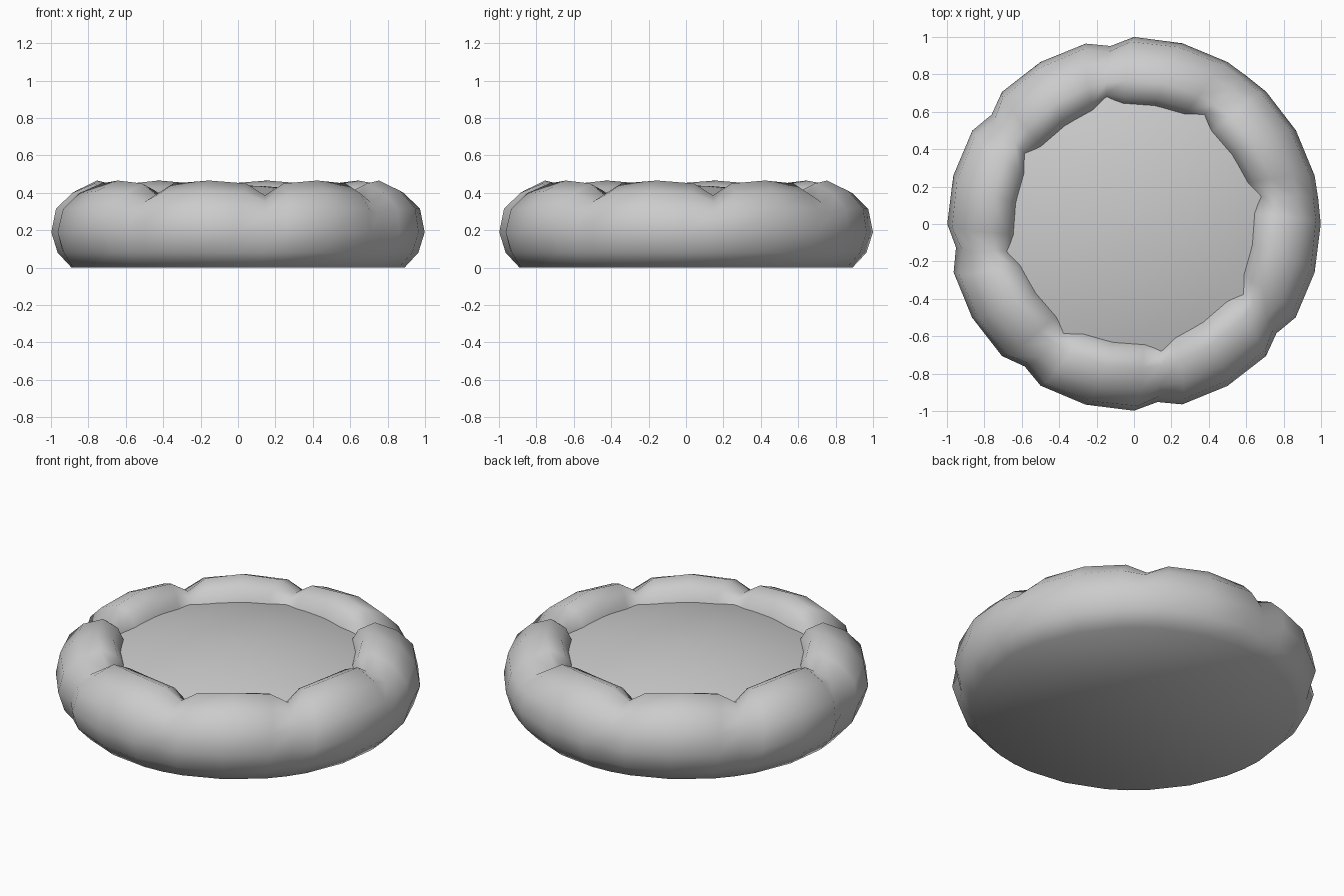
import bpy
import bmesh
from math import radians, cos, sin

cube = bpy.data.objects.get("Cube")
if cube:
    bpy.data.objects.remove(cube, do_unlink=True)

grey = bpy.data.materials.new("plain grey")
grey.use_nodes = True
COLOUR = (0.6, 0.6, 0.6, 1)
grey.diffuse_color = COLOUR
grey.node_tree.nodes["Principled BSDF"].inputs["Base Color"].default_value = COLOUR


def loft(name, rings, cap_first=False, cap_last=False):
    """Skin a stack of closed rings of points and shade it smooth."""
    bm = bmesh.new()
    loops = [[bm.verts.new(p) for p in ring] for ring in rings]
    count = len(loops[0])
    for low, high in zip(loops, loops[1:]):
        for i in range(count):
            j = (i + 1) % count
            bm.faces.new((low[i], low[j], high[j], high[i]))
    if cap_first:
        bm.faces.new(loops[0][::-1])
    if cap_last:
        bm.faces.new(loops[-1])
    for face in bm.faces:
        face.smooth = True
    mesh = bpy.data.meshes.new(name)
    bm.to_mesh(mesh)
    bm.free()
    mesh.materials.append(grey)
    obj = bpy.data.objects.new(name, mesh)
    bpy.context.collection.objects.link(obj)
    return obj


def polar(r, degrees, z):
    return (r * cos(radians(degrees)), r * sin(radians(degrees)), z)


# Crust section from base to inner wall: radius, height, pinch inward, pinch down
SECTION = [
    (0.89, 0.00, 0.00, 0.00), (0.965, 0.08, -0.02, 0.00), (1.0, 0.19, -0.04, 0.00),
    (0.975, 0.32, -0.045, -0.03), (0.89, 0.41, -0.02, -0.06), (0.77, 0.466, 0.00, -0.08),
    (0.68, 0.425, 0.03, -0.065), (0.63, 0.33, 0.035, -0.04), (0.62, 0.20, 0.03, 0.00),
]
# Each of the eight scallops: angle from the crease, depth of pinch
SCALLOP = [(0, 1), (7.5, 0.2), (22.5, 0), (37.5, 0.2)]

crust_rings = []
for level, (r, z, pinch, drop) in enumerate(SECTION):
    twist = max(0, level - 2) * 1.1   # creases lean round towards the inside
    ring = []
    for k in range(8):
        for offset, depth in SCALLOP:
            # Two neighbouring creases barely cut the outer edge
            shallow = 0.15 if k < 2 and pinch < 0 else 1
            ring.append(polar(r + pinch * depth ** 2 * shallow,
                              7.5 + 45 * k + offset + twist, z + drop * depth))
    crust_rings.append(ring)
loft("crust", crust_rings, cap_first=True)

# Gently domed filling
filling_rings = []
for r in (0.74, 0.6, 0.45, 0.3, 0.15, 0.03):
    z = 0.44 - 0.1 * (r / 0.7) ** 2
    filling_rings.append([polar(r, 15 * i, z) for i in range(24)])
loft("filling", filling_rings, cap_last=True)
